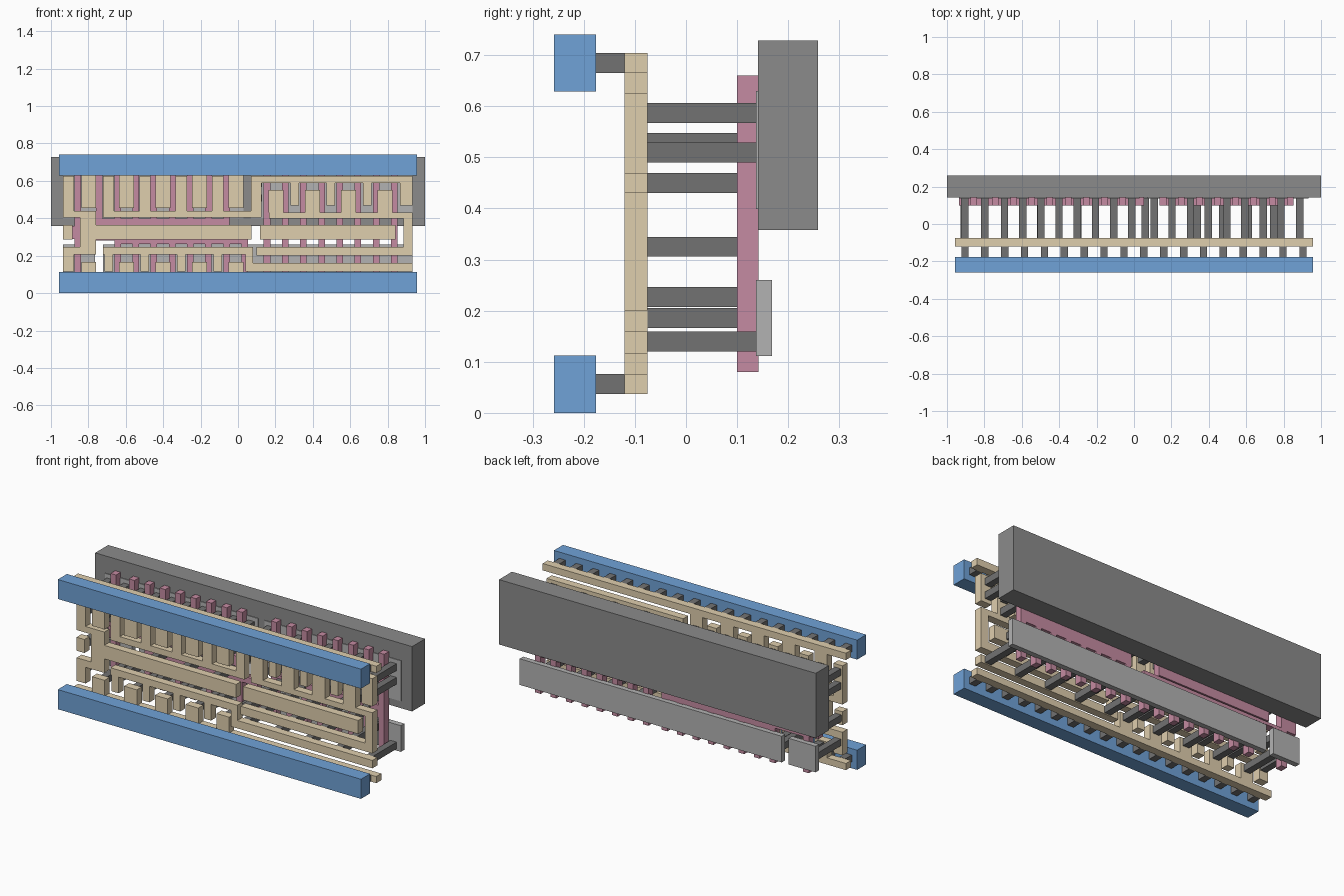
import bpy, bmesh


def material(name, color):
    m = bpy.data.materials.new(name)
    m.diffuse_color = (*color, 1)
    return m


BLUE = material("blue", (0.16, 0.36, 0.68))
TAN = material("tan", (0.74, 0.62, 0.42))
PINK = material("pink", (0.56, 0.26, 0.36))
DARK = material("dark_grey", (0.17, 0.17, 0.17))
MID = material("mid_grey", (0.26, 0.26, 0.26))
LIGHT = material("light_grey", (0.45, 0.45, 0.45))


def layer(name, y0, y1, rects, mat):
    """One object of boxes; each rect is (x0, x1, z0, z1)."""
    bm = bmesh.new()
    for x0, x1, z0, z1 in rects:
        v = [bm.verts.new((x, y, z)) for x in (x0, x1) for y in (y0, y1) for z in (z0, z1)]
        for f in ((0, 1, 3, 2), (4, 6, 7, 5), (0, 4, 5, 1), (2, 3, 7, 6), (0, 2, 6, 4), (1, 5, 7, 3)):
            bm.faces.new([v[i] for i in f])
    bmesh.ops.recalc_face_normals(bm, faces=bm.faces)
    me = bpy.data.meshes.new(name)
    bm.to_mesh(me)
    bm.free()
    me.materials.append(mat)
    ob = bpy.data.objects.new(name, me)
    bpy.context.collection.objects.link(ob)
    return ob


def row(start, count, pitch=0.0972):
    return [start + i * pitch for i in range(count)]


def bars(xs, w, z0, z1):
    return [(x - w / 2, x + w / 2, z0, z1) for x in xs]


def squares(xs, *zs):
    s = 0.0195
    return [(x - s, x + s, z - s, z + s) for x in xs for z in zs]


P2 = 0.1944
L_SUPPLY = row(-0.595, 4, P2)      # left columns tied to the rails
L_NODE = row(-0.692, 4, P2)        # left columns tied to the comb
R_NODE = row(0.108, 5, P2)         # right columns on the inner node
R_OUT = row(0.203, 4, P2)          # right columns on the output

# Front power rails and the pegs behind them
layer("bottom_rail", -0.258, -0.176, [(-0.957, 0.957, 0, 0.112)], BLUE)
layer("top_rail", -0.258, -0.176, [(-0.957, 0.957, 0.629, 0.74)], BLUE)
layer("rail_pegs", -0.176, -0.12, squares(row(-0.904, 18, 0.1063), 0.0565, 0.6845), DARK)

# Tan interconnect
LY = (-0.12, -0.075)
layer("lower_supply_comb", *LY,
      [(-0.957, 0.957, 0.037, 0.075)] + bars([-0.798] + L_SUPPLY, 0.08, 0.075, 0.165), TAN)
layer("upper_supply_comb", *LY,
      [(-0.957, 0.957, 0.665, 0.704)] + bars([-0.798] + L_SUPPLY, 0.08, 0.455, 0.665), TAN)
layer("inverter_link", *LY,
      [(-0.935, -0.878, 0.44, 0.626), (-0.935, -0.76, 0.405, 0.44),
       (-0.845, -0.76, 0.247, 0.405), (-0.935, -0.76, 0.207, 0.247),
       (-0.935, -0.878, 0.115, 0.207), (-0.76, 0.072, 0.287, 0.364)], TAN)
layer("input_pad", *LY, [(-0.935, -0.885, 0.287, 0.364)], TAN)
layer("input_bar", *LY, [(0.117, 0.843, 0.287, 0.364)], TAN)
layer("upper_node", *LY,
      [(-0.722, 0.125, 0.405, 0.44), (0.07, 0.125, 0.44, 0.626), (0.125, 0.932, 0.588, 0.626)]
      + bars(L_NODE, 0.06, 0.44, 0.626) + bars(R_NODE[1:4], 0.045, 0.468, 0.588)
      + [(0.865, 0.932, 0.468, 0.588)], TAN)
layer("lower_node", *LY,
      [(-0.722, 0.08, 0.207, 0.247), (0.04, 0.08, 0.115, 0.207), (0.08, 0.932, 0.115, 0.16)]
      + bars(L_NODE, 0.045, 0.115, 0.207), TAN)
layer("output_link", *LY,
      [(0.165, 0.932, 0.4, 0.432), (0.885, 0.932, 0.247, 0.4), (0.1, 0.932, 0.2, 0.247)]
      + bars(R_OUT, 0.08, 0.432, 0.55), TAN)

# Pink gate strips
GY = (0.1, 0.142)
W = 0.035
layer("first_gate", *GY, bars([-0.857], W, 0.08, 0.66) + [(-0.935, -0.875, 0.29, 0.36)], PINK)
layer("upper_gates", *GY,
      bars(row(-0.741, 8), W, 0.4, 0.66) + [(-0.759, -0.045, 0.305, 0.4)], PINK)
layer("lower_gates", *GY,
      bars(row(-0.644, 8), W, 0.08, 0.262)
      + [(-0.66, 0.054, 0.262, 0.298), (-0.84, -0.66, 0.28, 0.298)], PINK)
layer("right_gates", *GY,
      bars(row(0.155, 8), W, 0.08, 0.66) + [(0.137, 0.853, 0.29, 0.36)], PINK)

# Dark posts from the interconnect to the gates and to the slabs
layer("gate_posts", -0.075, 0.1,
      squares([-0.908, -0.5, -0.3, -0.11] + row(0.203, 5, 0.136), 0.325), DARK)
layer("slab_posts", -0.075, 0.137,
      squares([-0.798] + L_SUPPLY + R_NODE, 0.14)
      + squares([-0.905] + L_NODE + [0.06], 0.186)
      + squares(R_OUT, 0.227)
      + squares([-0.905, -0.798] + L_SUPPLY + L_NODE + R_NODE, 0.509, 0.587)
      + squares(R_OUT, 0.45, 0.528), DARK)

# Rear slabs
layer("lower_slabs", 0.137, 0.168, [(-0.935, -0.765, 0.111, 0.26), (-0.722, 0.932, 0.111, 0.26)], LIGHT)
layer("upper_slabs", 0.137, 0.168, [(-0.935, 0.03, 0.399, 0.63), (0.07, 0.932, 0.399, 0.63)], LIGHT)
layer("back_block", 0.141, 0.258, [(-1, 1, 0.358, 0.728)], MID)
